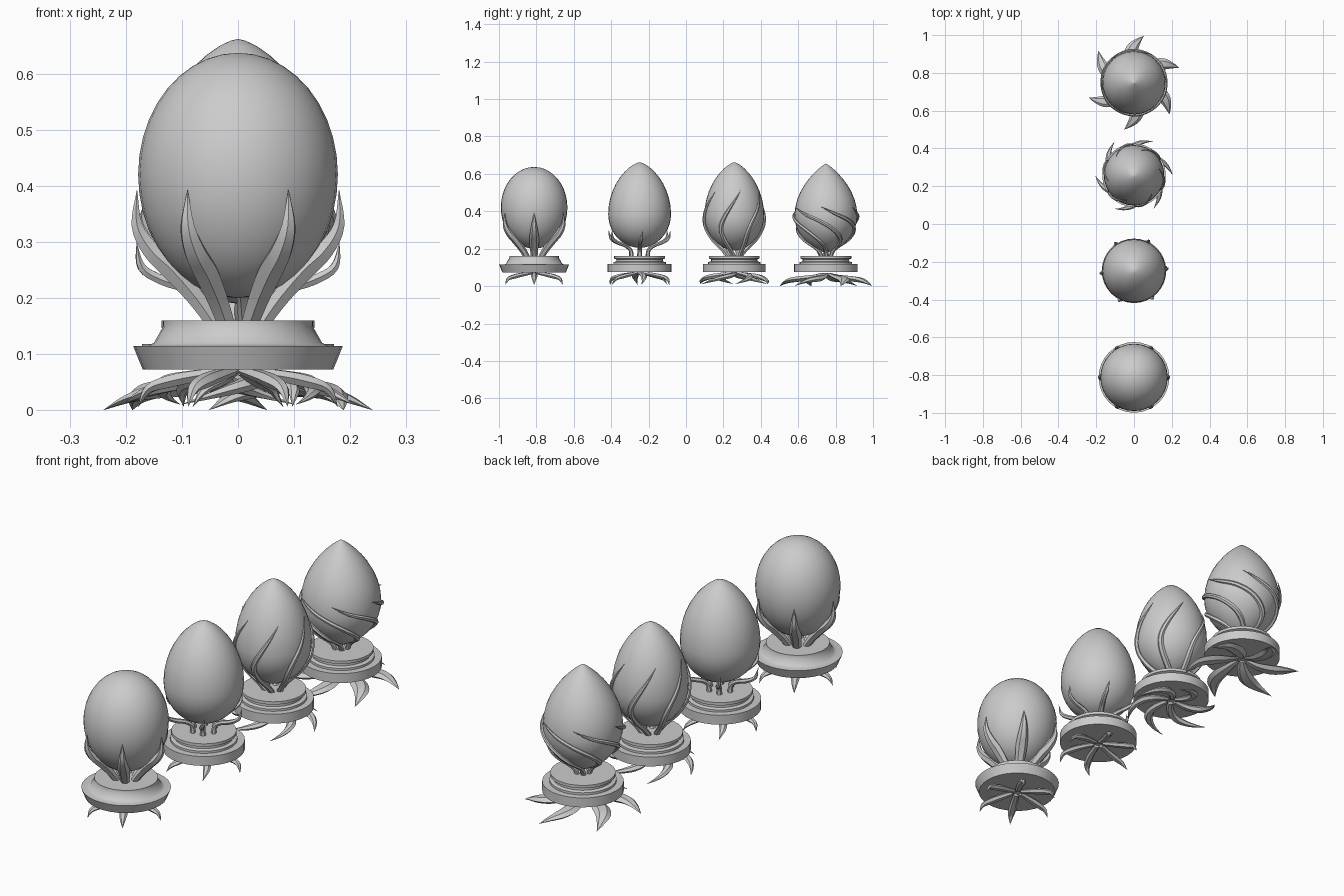
import bpy, bmesh, math
from mathutils import Vector

if "Cube" in bpy.data.objects:
    bpy.data.objects.remove(bpy.data.objects["Cube"])


def finish(name, bm, y, angle):
    bmesh.ops.recalc_face_normals(bm, faces=bm.faces)
    me = bpy.data.meshes.new(name)
    bm.to_mesh(me)
    bm.free()
    ob = bpy.data.objects.new(name, me)
    ob.location.y = y
    bpy.context.collection.objects.link(ob)
    bpy.ops.object.select_all(action='DESELECT')
    ob.select_set(True)
    bpy.context.view_layer.objects.active = ob
    bpy.ops.object.shade_smooth_by_angle(angle=math.radians(angle))
    return ob


def lathe(name, profile, y, segs=32, angle=35):
    """Revolve (r, z) points about the vertical axis."""
    bm = bmesh.new()
    rings = []
    for r, z in profile:
        if r < 1e-5:
            rings.append([bm.verts.new((0, 0, z))] * segs)
        else:
            rings.append([bm.verts.new((r * math.cos(2 * math.pi * i / segs),
                                        r * math.sin(2 * math.pi * i / segs), z)) for i in range(segs)])
    for a, b in zip(rings, rings[1:]):
        for i in range(segs):
            j = (i + 1) % segs
            bm.faces.new(list(dict.fromkeys((a[i], a[j], b[j], b[i]))))
    return finish(name, bm, y, angle)


def spline(pts, steps=4):
    """Catmull-Rom through tuples of numbers."""
    pts = [Vector(p) for p in pts]
    ext = [2 * pts[0] - pts[1]] + pts + [2 * pts[-1] - pts[-2]]
    out = []
    for k in range(len(pts) - 1):
        a, b, c, d = ext[k:k + 4]
        for s in range(steps):
            t = s / steps
            out.append(0.5 * (2 * b + (c - a) * t + (2 * a - 5 * b + 4 * c - d) * t * t
                              + (3 * b - a - 3 * c + d) * t ** 3))
    return out + [pts[-1]]


def claws(name, y, path, phase, up, flat=0.7, sides=6, count=6):
    """Ring of tapered claws; path points are (angle, r, z, half width)."""
    bm = bmesh.new()
    pts = spline(path)
    for k in range(count):
        pos = []
        for a, r, z, w in pts:
            t = math.radians(a + phase + k * 360 / count)
            pos.append(Vector((r * math.cos(t), r * math.sin(t), z)))
        rings = []
        for i, p in enumerate(pos[:-1]):
            tan = (pos[i + 1] - pos[max(i - 1, 0)]).normalized()
            side = tan.cross(up(p)).normalized()
            nrm = side.cross(tan).normalized()
            w = max(pts[i][3], 0.001)
            rings.append([bm.verts.new(p + side * w * math.cos(2 * math.pi * j / sides)
                                       + nrm * w * flat * math.sin(2 * math.pi * j / sides))
                          for j in range(sides)])
        for a, b in zip(rings, rings[1:]):
            for j in range(sides):
                m = (j + 1) % sides
                bm.faces.new((a[j], a[m], b[m], b[j]))
        tip = bm.verts.new(pos[-1])
        for j in range(sides):
            bm.faces.new((rings[-1][j], rings[-1][(j + 1) % sides], tip))
        bm.faces.new(rings[0])
    return finish(name, bm, y, 30)


def outward(p):
    return p - Vector((0, 0, 0.42))


def upward(p):
    return Vector((0, 0, 1))


# Egg shapes: radius, bottom, widest height, top, upper and lower sharpness
class Egg:
    def __init__(self, name, y, rad, bot, mid, top, pu, pl):
        self.v = (rad, bot, mid, top, pu, pl)
        prof = []
        for i in range(21):
            t = math.pi * i / 20
            c, s = -math.cos(t), math.sin(t)
            h, p = (top - mid, pu) if c > 0 else (mid - bot, pl)
            prof.append((0 if i in (0, 20) else rad * s ** p, mid + h * c))
        lathe(name, prof, y, angle=60)

    def r(self, z):
        rad, bot, mid, top, pu, pl = self.v
        h, p = (top - mid, pu) if z > mid else (mid - bot, pl)
        return rad * max(0, 1 - ((z - mid) / h) ** 2) ** (p / 2)

    def hug(self, pts, off=0.004):
        return [(a, self.r(z) + off, z, w) for a, z, w in pts]


Y1, Y2, Y3, Y4 = -0.812, -0.248, 0.258, 0.748

# Pedestals
lathe("flared_pedestal", [(0, .073), (.17, .073), (.187, .115), (.16, .115), (.15, .12),
                          (.133, .15), (.133, .16), (0, .16)], Y1)
for n, y, r in (("second", Y2, .171), ("third", Y3, .168), ("fourth", Y4, .17)):
    lathe(n + "_pedestal", [(0, .075), (r, .075), (r, .118), (.14, .118), (.14, .128), (.124, .132),
                            (.124, .143), (.136, .147), (.136, .16), (0, .16)], y)

# First egg: broad upright claws and short straight feet
Egg("round_egg", Y1, .178, .2, .42, .637, 1, 1)
claws("upright_claws", Y1, [(0, .04, .15, .018), (0, .075, .2, .022), (0, .118, .25, .026),
                            (0, .155, .285, .022), (0, .18, .33, .014), (0, .18, .395, 0)], 0, outward, .8)
claws("short_feet", Y1, [(0, .02, .07, .012), (0, .07, .062, .016), (0, .12, .052, .018),
                         (0, .16, .038, .012), (0, .178, .006, 0)], 0, upward)

# Second egg: thin prongs beneath and straight feet
Egg("tall_egg", Y2, .168, .205, .385, .662, 1.35, 1.0)
claws("cradle_prongs", Y2, [(0, .05, .15, .013), (0, .055, .19, .011), (0, .085, .215, .011),
                            (0, .135, .232, .011), (2, .172, .255, .009), (5, .182, .3, 0)], 1, outward, .9)
claws("slim_feet", Y2, [(8, .02, .07, .012), (10, .07, .062, .015), (8, .12, .052, .017),
                        (5, .16, .038, .012), (0, .178, .006, 0)], 3, upward)

# Third egg: steep climbing vines and swirled feet
egg3 = Egg("vine_egg", Y3, .16, .19, .375, .662, 1.4, 1.15)
claws("climbing_vines", Y3, [(-5, .03, .15, .014), (-18, .06, .19, .014)]
      + egg3.hug([(-28, .25, .014), (-27, .32, .012), (-10, .41, .009), (15, .515, 0)]), 0, outward, .8)
claws("swirled_feet", Y3, [(60, .02, .07, .012), (52, .08, .06, .018), (40, .13, .05, .02),
                           (22, .17, .034, .014), (0, .205, .01, 0)], 0, upward)

# Fourth egg: winding vines and broad sickle feet
egg4 = Egg("pointed_egg", Y4, .168, .18, .375, .655, 1.75, 1.3)
claws("winding_vines", Y4, [(140, .025, .15, .012), (128, .05, .195, .012)]
      + egg4.hug([(108, .25, .012), (80, .31, .011), (52, .355, .01), (25, .388, .008)])
      + [(0, .178, .425, 0)], -9, outward, .8)
claws("sickle_feet", Y4, [(50, .02, .065, .014), (46, .07, .05, .026), (40, .13, .04, .036),
                          (33, .18, .033, .032), (25, .218, .02, .018), (18, .253, 0, 0)], 0, upward, .45)
